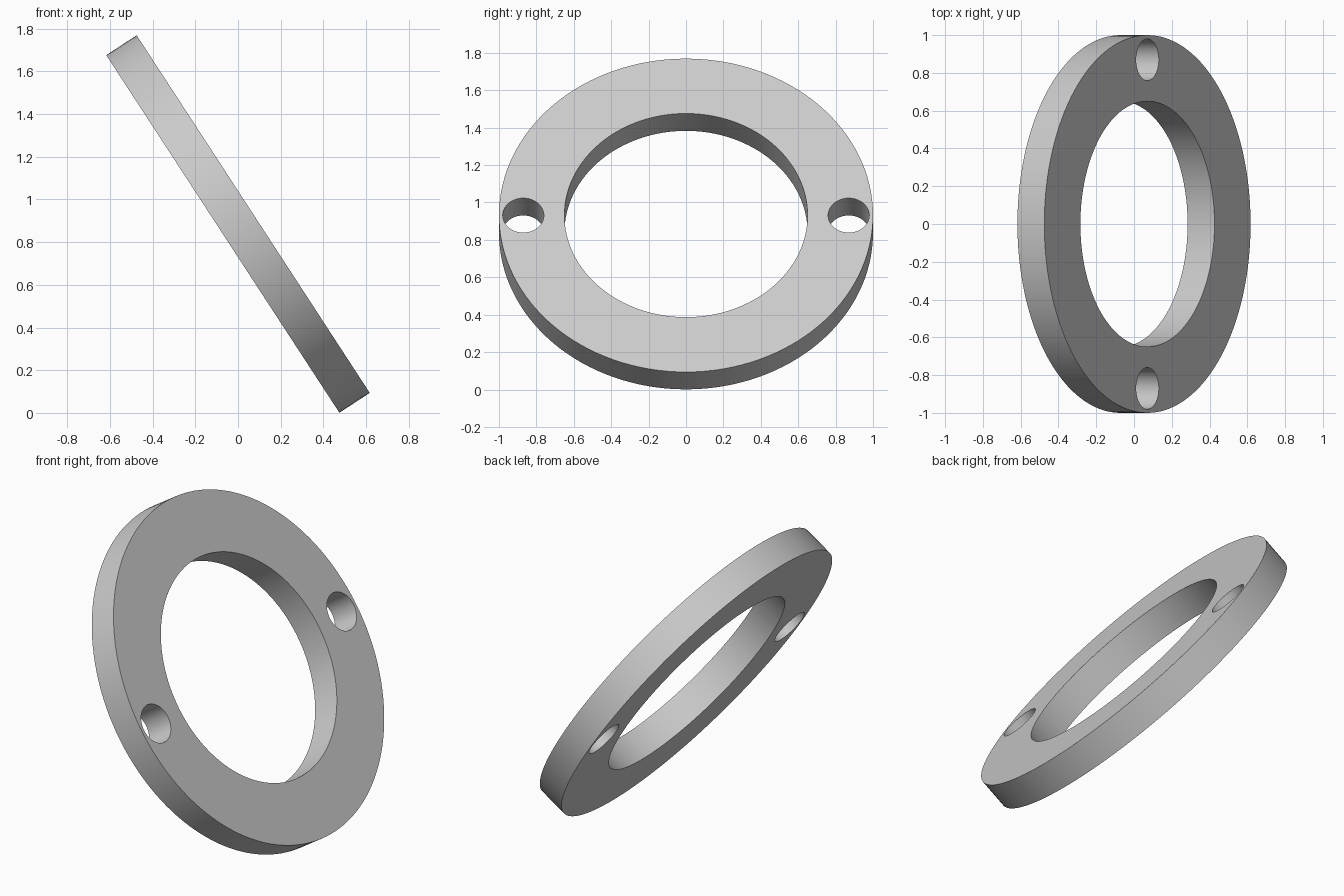
import bpy
from math import radians

TILT = radians(56.9)
THICKNESS = 0.17
CENTRE_Z = 0.885

cube = bpy.data.objects.get("Cube")
if cube:
    bpy.data.objects.remove(cube, do_unlink=True)

grey = bpy.data.materials.new("light grey")
grey.use_nodes = True
colour = (0.6, 0.6, 0.6, 1)
grey.diffuse_color = colour
grey.node_tree.nodes["Principled BSDF"].inputs["Base Color"].default_value = colour


def cylinder(name, radius, depth, y=0, sides=128):
    """Cylinder whose axis follows the tilt of the ring."""
    bpy.ops.mesh.primitive_cylinder_add(
        vertices=sides, radius=radius, depth=depth,
        location=(0, y, CENTRE_Z), rotation=(0, TILT, 0))
    obj = bpy.context.object
    obj.name = name
    obj.data.materials.append(grey)
    return obj


# Flat ring body
ring = cylinder("flange_ring", 1.0, THICKNESS)

# Central bore and the two bolt holes
cutters = [cylinder("bore_cutter", 0.65, 0.5)]
for side, name in ((-1, "front"), (1, "back")):
    cutters.append(cylinder(name + "_bolt_hole_cutter", 0.11, 0.5, side * 0.87, 64))

bpy.context.view_layer.update()
for cutter in cutters:
    cut = ring.modifiers.new(cutter.name, "BOOLEAN")
    cut.operation = "DIFFERENCE"
    cut.solver = "EXACT"
    cut.object = cutter

# Apply the cuts, then remove the cutters
bpy.ops.object.select_all(action="DESELECT")
ring.select_set(True)
bpy.context.view_layer.objects.active = ring
for cutter in cutters:
    bpy.ops.object.modifier_apply(modifier=cutter.name)
    bpy.data.objects.remove(cutter, do_unlink=True)

bpy.ops.object.shade_smooth_by_angle(angle=radians(30))
